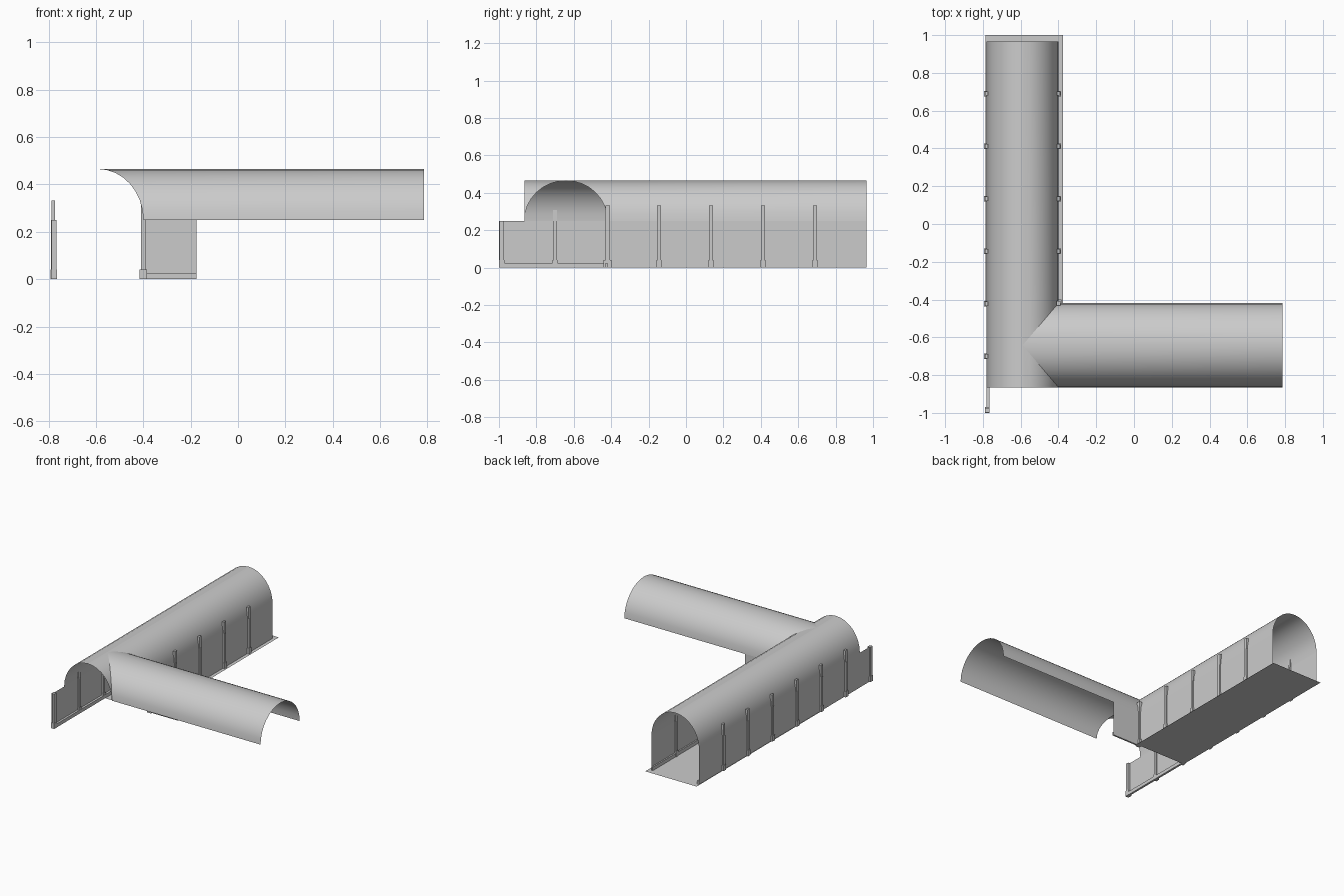
import bpy
from math import sin, cos, pi

if "Cube" in bpy.data.objects:
    bpy.data.objects.remove(bpy.data.objects["Cube"])

XC, YC = -0.59, -0.642          # vault axes
RX, RY, RZ = 0.19, 0.2225, 0.215  # half widths and rise
SPRING = 0.25
Y0, Y1, X1 = YC - RY, 0.965, 0.785
XL, XR, CORNER_Y = XC - RX, XC + RX, YC + RY
N = 16                           # sides of the half-round arch


def mesh(name, verts, faces, smooth=False):
    me = bpy.data.meshes.new(name)
    me.from_pydata(verts, [], faces)
    ob = bpy.data.objects.new(name, me)
    bpy.context.collection.objects.link(ob)
    for p in me.polygons:
        p.use_smooth = smooth
    return ob


def box(name, x0, x1, y0, y1, z0, z1):
    v = [(x, y, z) for z in (z0, z1) for x, y in ((x0, y0), (x1, y0), (x1, y1), (x0, y1))]
    f = [(3, 2, 1, 0), (4, 5, 6, 7)] + [(i, (i + 1) % 4, (i + 1) % 4 + 4, i + 4) for i in range(4)]
    return mesh(name, v, f)


def strip(name, starts, ends):
    """Ruled surface between two matching rows of points."""
    n = len(starts)
    return mesh(name, starts + ends,
                [(i, i + 1, n + i + 1, n + i) for i in range(n - 1)], True)


def arc(a0, a1, n):
    return [a0 + (a1 - a0) * i / n for i in range(n + 1)]


def height(t):
    return SPRING + RZ * sin(t)


def groin(t, side):
    return (XC + RX * abs(cos(t)), YC + side * RY * abs(cos(t)), height(t))


# Main tunnel vault: full left half, right half opened along the groins
left = arc(pi / 2, pi, N // 2)
strip("main_vault_left", [(XC + RX * cos(t), Y0, height(t)) for t in left],
      [(XC + RX * cos(t), Y1, height(t)) for t in left])
right = arc(0, pi / 2, N // 2)
for label, side, yend in (("back", 1, Y1), ("front", -1, Y0)):
    a = [groin(t, side) for t in right]
    b = [(XC + RX * cos(t), yend, height(t)) for t in right]
    strip("main_vault_right_" + label, *((a, b) if side > 0 else (b, a)))

# Side tunnel vault, mitred into the main vault
full = arc(0, pi, N)
strip("side_vault", [(X1, YC + RY * cos(t), height(t)) for t in full],
      [groin(t, 1 if cos(t) >= 0 else -1) for t in full])

# Floor slab of the main tunnel
mesh("floor", [(-0.785, CORNER_Y, 0), (-0.375, CORNER_Y, 0), (-0.375, 1, 0), (-0.785, 1, 0)],
     [(0, 1, 2, 3)])


# Thin walls
def wall(name, a, b):
    mesh(name, [(*a, 0), (*b, 0), (*b, SPRING), (*a, SPRING)], [(0, 1, 2, 3)])


wall("left_wall", (XL, Y1), (XL, -1))
wall("right_wall", (XR, CORNER_Y), (XR, Y1))
wall("side_wall", (-0.175, CORNER_Y), (XR, CORNER_Y))

# Skirting along the inner faces
box("left_skirting", XL, XL + 0.015, -0.98, Y1, 0, 0.025)
box("right_skirting", XR - 0.01, XR, CORNER_Y, Y1, 0, 0.025)
box("side_skirting", XR, -0.175, CORNER_Y - 0.012, CORNER_Y, 0, 0.025)


# Pilasters: foot, shaft and cap rising over the springing line
def pilaster(name, x, y):
    box(name + "_foot", x - 0.013, x + 0.013, y - 0.014, y + 0.014, 0, 0.04)
    box(name + "_shaft", x - 0.01, x + 0.01, y - 0.009, y + 0.009, 0.04, SPRING)
    box(name + "_cap", x - 0.008, x + 0.008, y - 0.011, y + 0.011, SPRING, 0.333)


for i in range(6):
    y = 0.69 - i * 0.278
    pilaster("left_pilaster", XL, y)
    if i < 4:
        pilaster("right_pilaster", XR, y)

# Corner post at the tunnel junction and end post of the left wall
box("corner_foot", XR - 0.015, XR + 0.015, CORNER_Y - 0.022, CORNER_Y + 0.02, 0, 0.04)
box("corner_shaft", XR - 0.01, XR + 0.01, CORNER_Y - 0.012, CORNER_Y + 0.012, 0.04, 0.333)
box("end_post_foot", -0.79, -0.764, -1, -0.97, 0, 0.04)
box("end_post_shaft", -0.788, -0.766, -0.997, -0.973, 0.04, SPRING)
